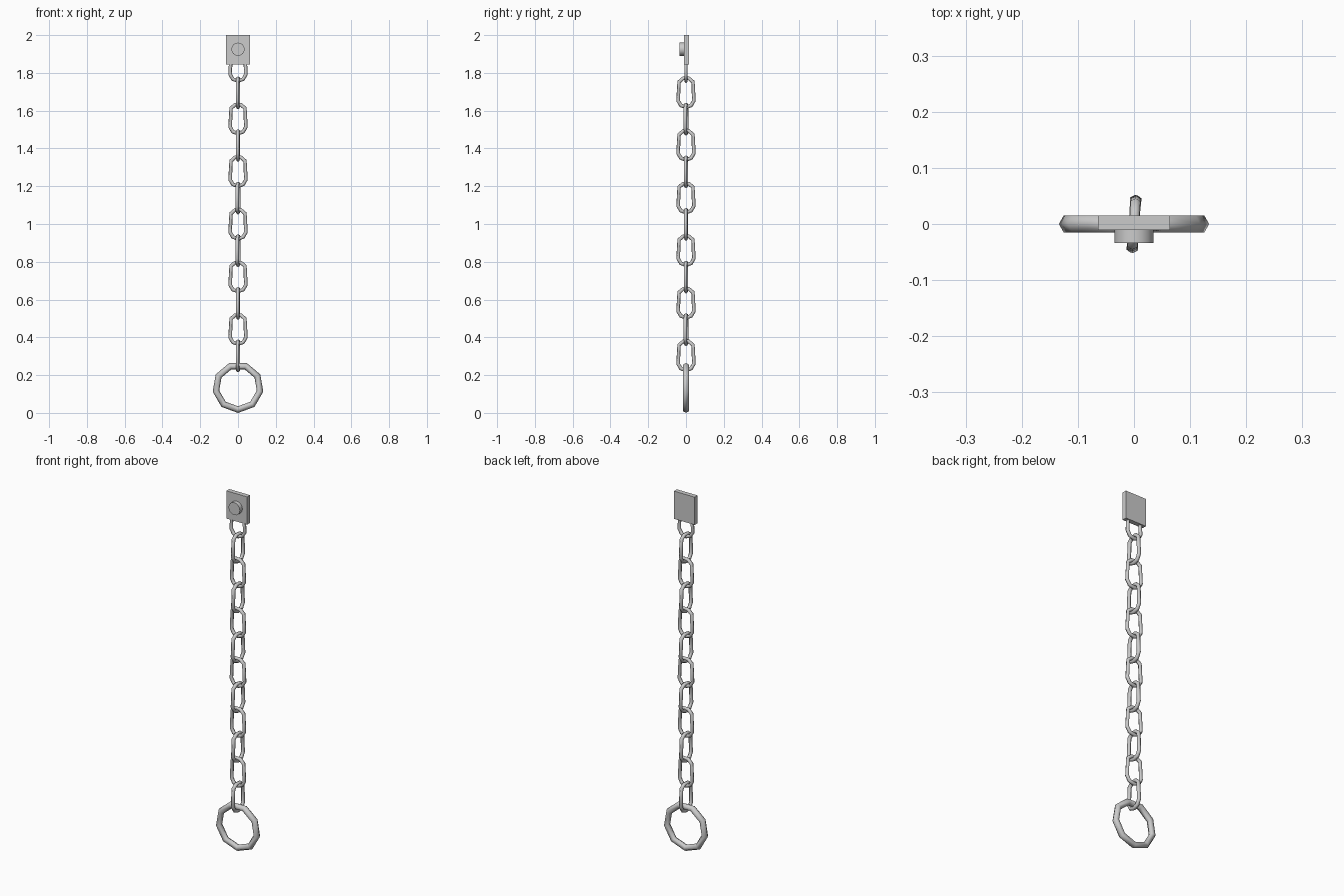
import bpy
from math import radians, cos, sin, pi
from mathutils import Vector

if "Cube" in bpy.data.objects:
    bpy.data.objects.remove(bpy.data.objects["Cube"])


def ring(name, radius, tube, z, stretch=0.0, yaw=0.0, sides=9, section=6):
    """Upright nine-sided loop of tube, one corner down; its halves are pulled apart by stretch."""
    verts, faces = [], []
    for i in range(sides):
        a = -pi / 2 + 2 * pi * i / sides
        shift = stretch if sin(a) > 0 else -stretch
        for j in range(section):
            b = 2 * pi * j / section
            r = radius - tube + tube * cos(b)
            verts.append((r * cos(a), tube * sin(b), r * sin(a) + shift))
    for i in range(sides):
        for j in range(section):
            i2, j2 = (i + 1) % sides, (j + 1) % section
            faces.append((i * section + j, i2 * section + j,
                          i2 * section + j2, i * section + j2))
    me = bpy.data.meshes.new(name)
    me.from_pydata(verts, [], faces)
    # the first face lies on the outer rim, so it must point away from the centre
    if me.polygons[0].normal.dot(Vector(me.polygons[0].center)) < 0:
        me.flip_normals()
    me.shade_smooth()
    ob = bpy.data.objects.new(name, me)
    ob.location.z = z
    ob.rotation_euler.z = yaw
    bpy.context.collection.objects.link(ob)
    return ob


# wall plate
bpy.ops.mesh.primitive_cube_add(size=1, location=(0, 0.002, 1.9225))
plate = bpy.context.object
plate.name = "wall_plate"
plate.scale = (0.128, 0.026, 0.155)

# round bolt head on the front of the plate
bpy.ops.mesh.primitive_cylinder_add(vertices=16, radius=0.035, depth=0.031,
                                    location=(0, -0.0185, 1.925),
                                    rotation=(radians(90), 0, 0))
bpy.context.object.name = "bolt_head"
bpy.ops.object.shade_smooth_by_angle(angle=radians(35))

# chain links, alternating a quarter turn with a slight twist
twist = [0, 4, 5, 2, 4, 6, 2, 6, 4, 2, 5, 4]
for k in range(12):
    ring(f"chain_link_{k + 1:02d}", 0.0525, 0.01, 1.835 - 0.1393 * k,
         stretch=0.0355, yaw=radians(90 * (k % 2) - twist[k]))

# pull ring at the bottom
ring("end_ring", 0.136, 0.0175, 0.136)
